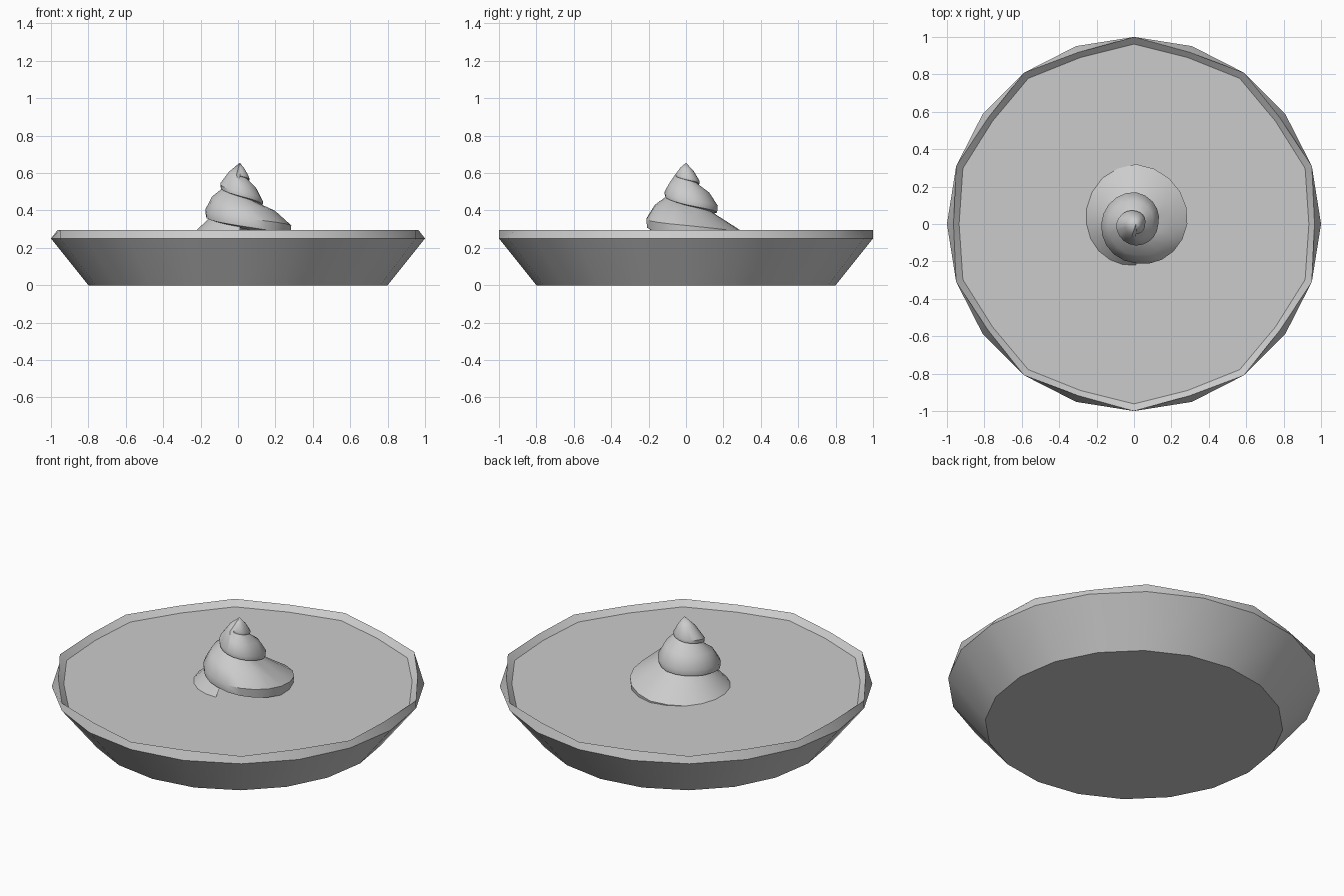
import bpy, bmesh, math
from mathutils import Vector

cube = bpy.data.objects.get("Cube")
if cube:
    bpy.data.objects.remove(cube)

grey = bpy.data.materials.new("plain_grey")
grey.use_nodes = True
COLOUR = (0.6, 0.6, 0.6, 1)
grey.diffuse_color = COLOUR
grey.node_tree.nodes["Principled BSDF"].inputs["Base Color"].default_value = COLOUR

SIDES = 20


def finish(bm, name, angle):
    """Turn a bmesh into a shaded object."""
    bmesh.ops.remove_doubles(bm, verts=bm.verts, dist=0.0005)
    bmesh.ops.recalc_face_normals(bm, faces=bm.faces)
    mesh = bpy.data.meshes.new(name)
    bm.to_mesh(mesh)
    bm.free()
    mesh.materials.append(grey)
    obj = bpy.data.objects.new(name, mesh)
    bpy.context.collection.objects.link(obj)
    bpy.ops.object.select_all(action='DESELECT')
    obj.select_set(True)
    bpy.context.view_layer.objects.active = obj
    bpy.ops.object.shade_smooth_by_angle(angle=math.radians(angle))
    return obj


def ring(bm, r_even, r_odd, z):
    """Ring whose corners alternate between two radii."""
    verts = []
    for i in range(SIDES):
        a = math.pi / 2 + math.tau * i / SIDES
        r = r_odd if i % 2 else r_even
        verts.append(bm.verts.new((r * math.cos(a), r * math.sin(a), z)))
    return verts


def bridge(bm, low, high):
    """Join two rows with quads; closed when the rows are rings."""
    for i in range(len(low)):
        j = (i + 1) % len(low)
        bm.faces.new((low[i], low[j], high[j], high[i]))


# Pie dish: flared wall and faceted rim sloping in to the filling
FILL_Z = 0.265
bm = bmesh.new()
rows = [ring(bm, *row) for row in ((0.8, 0.8, 0), (1, 1, 0.25),
                                   (1, 0.965, 0.295), (0.962, 0.935, FILL_Z))]
for low, high in zip(rows, rows[1:]):
    bridge(bm, low, high)
bm.faces.new(rows[0][::-1])
finish(bm, "pie_dish", 25)

# Flat filling
bm = bmesh.new()
bm.faces.new(ring(bm, 0.962, 0.935, FILL_Z))
finish(bm, "filling", 25)

# Cream swirl: lip radius and height for every quarter turn, from the tip down
LIP = [Vector(p) for p in (
    (0.055, 0.595), (0.05, 0.575), (0.07, 0.56), (0.105, 0.545), (0.115, 0.5),
    (0.12, 0.455), (0.17, 0.425), (0.185, 0.405), (0.21, 0.36), (0.275, 0.32),
    (0.32, 0.275), (0.28, 0.25), (0.25, 0.23))]
TIP = Vector((0, 0.655))
STEPS = 5


def lip_at(q):
    i = min(int(q), len(LIP) - 2)
    return LIP[i].lerp(LIP[i + 1], q - i)


bm = bmesh.new()
sections = []
for s in range((len(LIP) - 1) * STEPS + 1):
    q = s / STEPS
    lip = lip_at(q)
    if q < 4:
        top = TIP
    else:
        above = lip_at(q - 4)
        top = above - Vector((0.15 * above.x, 0.22 * above.x))
    bulge = top.lerp(lip, 0.5) + Vector((0.06, 0.06)) * lip.x * (q < 9)
    band = lip - Vector((0.02, 0.2)) * lip.x
    tuck = lip - Vector((0.25, 0.25)) * lip.x
    a = -math.pi / 2 + q * math.pi / 2
    sections.append([bm.verts.new((0.01 + p.x * math.cos(a), p.x * math.sin(a), p.y))
                     for p in (top, bulge, lip, band, tuck)])
for one, two in zip(sections, sections[1:]):
    for i in range(len(one) - 1):
        bm.faces.new((one[i], one[i + 1], two[i + 1], two[i]))
finish(bm, "cream_swirl", 40)
